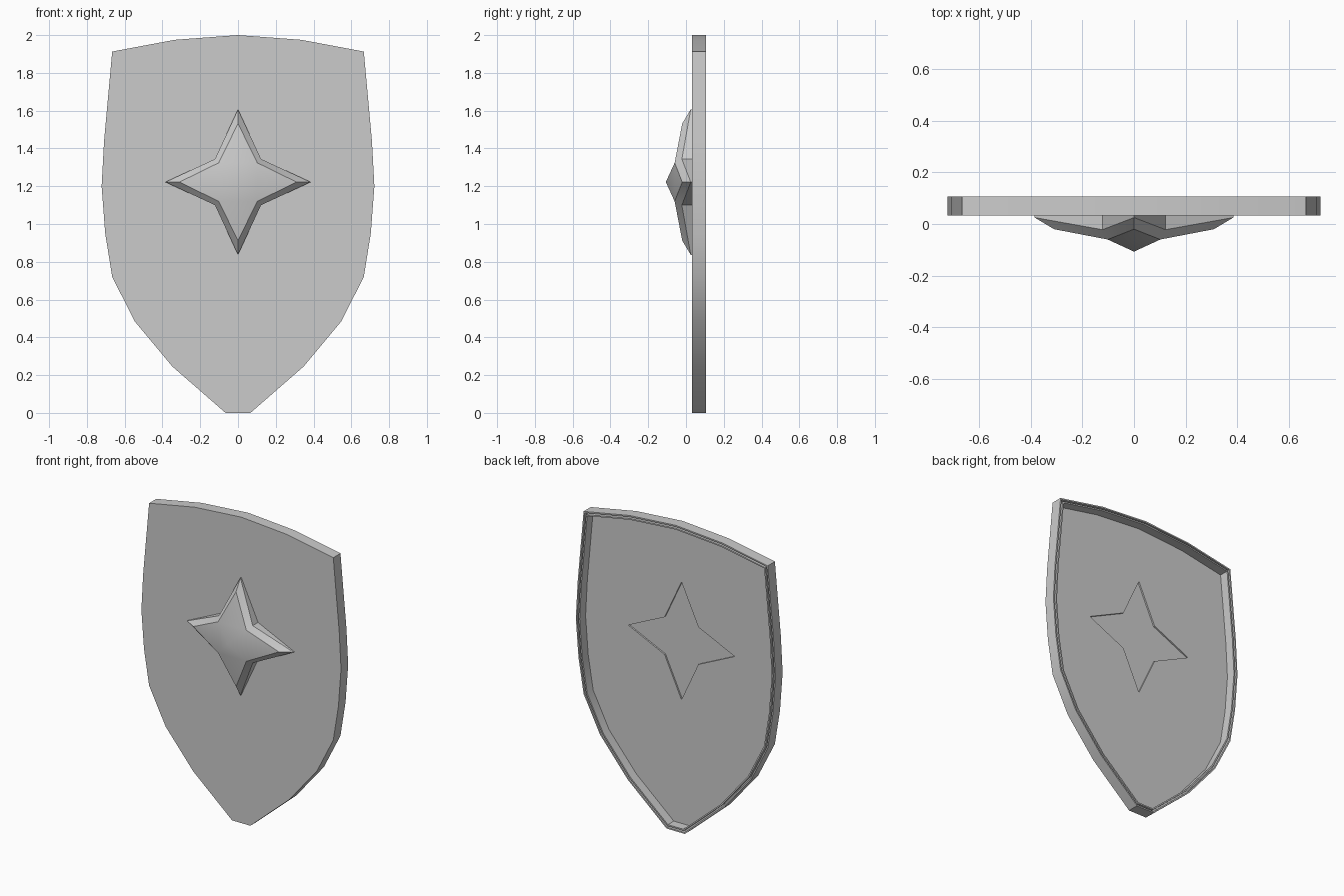
import bpy, bmesh, math

if "Cube" in bpy.data.objects:
    bpy.data.objects.remove(bpy.data.objects["Cube"])

FRONT, BACK = 0.033, 0.107
STAR_Z = 1.222


def make_object(name, bm):
    bmesh.ops.recalc_face_normals(bm, faces=bm.faces[:])
    mesh = bpy.data.meshes.new(name)
    bm.to_mesh(mesh)
    bm.free()
    obj = bpy.data.objects.new(name, mesh)
    bpy.context.collection.objects.link(obj)
    return obj


def star_ring(bm, tip_r, tip_y, notch, notch_y):
    """Eight vertices, tips and notches alternating."""
    ring = []
    for i in range(8):
        a = i * math.pi / 4
        r, y = (tip_r, tip_y) if i % 2 == 0 else (notch * math.sqrt(2), notch_y)
        ring.append(bm.verts.new((r * math.cos(a), y, STAR_Z + r * math.sin(a))))
    return ring


def bridge(bm, a, b):
    for i in range(len(a)):
        j = (i + 1) % len(a)
        bm.faces.new((a[i], a[j], b[j], b[i]))


def shade(obj, degrees):
    bpy.ops.object.select_all(action='DESELECT')
    obj.select_set(True)
    bpy.context.view_layer.objects.active = obj
    bpy.ops.object.shade_smooth_by_angle(angle=math.radians(degrees))


# Shield body: mirrored outline extruded, back has a grooved rim and sunken panel
half = [(0.335, 1.975), (0.666, 1.913), (0.709, 1.44), (0.722, 1.2), (0.703, 0.95),
        (0.666, 0.72), (0.547, 0.485), (0.347, 0.245), (0.066, 0.0)]
outline = [(0, 2.0)] + half + [(-x, z) for x, z in reversed(half)]
bm = bmesh.new()
front = [bm.verts.new((x, FRONT, z)) for x, z in outline]
back = [bm.verts.new((x, BACK, z)) for x, z in outline]
bridge(bm, front, back)
bm.faces.new(front)
panel = bm.faces.new(back)
bmesh.ops.recalc_face_normals(bm, faces=bm.faces[:])
for inset, depth in ((0.009, 0), (0.0005, -0.022), (0.009, 0), (0.0005, 0.022),
                     (0.009, 0), (0.0005, -0.060)):
    bmesh.ops.inset_individual(bm, faces=[panel], thickness=inset, depth=depth,
                               use_even_offset=True)
shield = make_object("shield_body", bm)
shade(shield, 30)

# Shallow star recess in the back panel
bm = bmesh.new()
a = star_ring(bm, 0.385, 0.037, 0.122, 0.037)
b = star_ring(bm, 0.385, 0.2, 0.122, 0.2)
bridge(bm, a, b)
bm.faces.new(a)
bm.faces.new(b)
cutter = make_object("star_cutter", bm)
cutter.hide_render = True
cutter.hide_set(True)
cut = shield.modifiers.new("star_recess", 'BOOLEAN')
cut.operation = 'DIFFERENCE'
cut.solver = 'EXACT'
cut.object = cutter

# Raised star boss: side wall, bevelled edge, flat points and a central pyramid
bm = bmesh.new()
base = star_ring(bm, 0.385, FRONT, 0.122, FRONT)
edge = star_ring(bm, 0.385, 0.025, 0.122, -0.022)
crest = star_ring(bm, 0.31, -0.02, 0.102, -0.06)
bridge(bm, base, edge)
bridge(bm, edge, crest)
peak = bm.verts.new((0, -0.107, STAR_Z))
for i in range(0, 8, 2):
    before, after = crest[i - 1], crest[(i + 1) % 8]
    bm.faces.new((before, crest[i], after))
    bm.faces.new((before, after, peak))
bm.faces.new(base)
star = make_object("star_boss", bm)
shade(star, 35)
# Keep the crest outline crisp
rim = [(0.05 < abs(v.co.x) + abs(v.co.z - STAR_Z)) and -0.065 < v.co.y < -0.018
       and abs(abs(v.co.x) - 0.122) > 0.005 for v in star.data.vertices]
for e in star.data.edges:
    p, q = (star.data.vertices[k].co for k in e.vertices)
    if rim[e.vertices[0]] and rim[e.vertices[1]] and abs(p.y - q.y) > 0.01:
        e.use_edge_sharp = True
